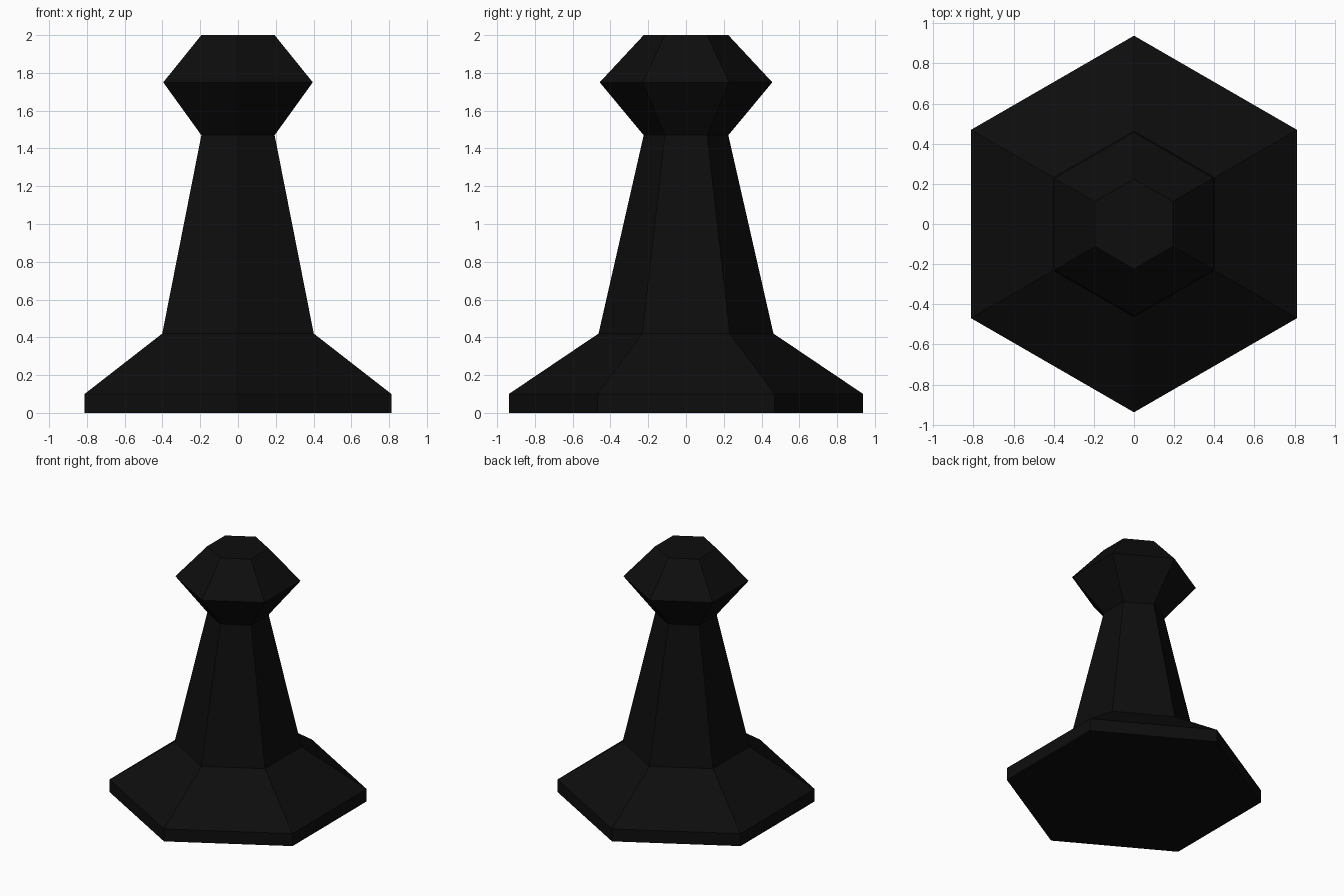
import bpy
import bmesh
from math import cos, sin, pi

SIDES = 6

default_cube = bpy.data.objects.get("Cube")
if default_cube:
    bpy.data.objects.remove(default_cube, do_unlink=True)

# Single near-black colour
COLOUR = (0.004, 0.004, 0.004, 1.0)
black = bpy.data.materials.new("black")
black.use_nodes = True
black.diffuse_color = COLOUR
black.node_tree.nodes["Principled BSDF"].inputs["Base Color"].default_value = COLOUR


def hex_part(name, profile, cap_bottom=False, cap_top=False):
    """Stack six-sided rings from (radius, height) pairs, corners on the y axis."""
    bm = bmesh.new()
    angles = [pi / 2 + 2 * pi * i / SIDES for i in range(SIDES)]
    rings = [[bm.verts.new((r * cos(a), r * sin(a), z)) for a in angles]
             for r, z in profile]
    for low, high in zip(rings, rings[1:]):
        for i in range(SIDES):
            j = (i + 1) % SIDES
            bm.faces.new((low[i], low[j], high[j], high[i]))
    if cap_bottom:
        bm.faces.new(rings[0][::-1])
    if cap_top:
        bm.faces.new(rings[-1])
    mesh = bpy.data.meshes.new(name)
    bm.to_mesh(mesh)
    bm.free()
    mesh.materials.append(black)
    obj = bpy.data.objects.new(name, mesh)
    bpy.context.collection.objects.link(obj)
    return obj


# Rings where neighbouring parts meet
shoulder = (0.463, 0.42)
neck = (0.224, 1.47)

# Wide foot with a short rim, tapering stem, faceted head
hex_part("base", [(0.938, 0), (0.938, 0.1), shoulder], cap_bottom=True)
hex_part("stem", [shoulder, neck])
hex_part("head", [neck, (0.457, 1.75), (0.224, 2)], cap_top=True)
